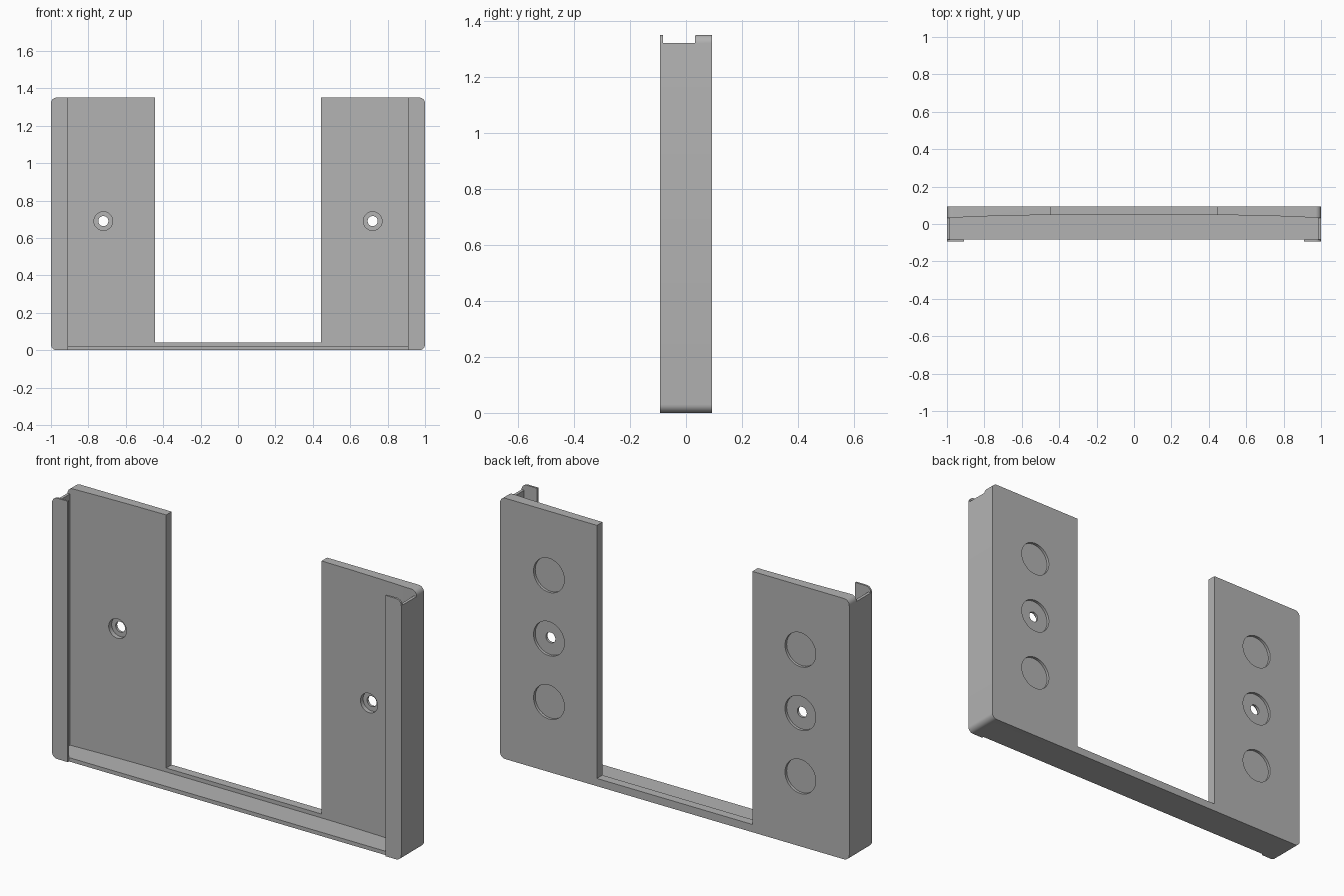
import bpy, bmesh
from mathutils import Matrix, Vector

if "Cube" in bpy.data.objects:
    bpy.data.objects.remove(bpy.data.objects["Cube"])

W, D, H = 1.0, 0.093, 1.35        # half width, half depth, height
WALL, LIP_X, LIP_Y = 0.985, 0.91, -0.083
FLOOR, CORNER = 0.02, 0.03

grey = bpy.data.materials.new("matte grey")
grey.use_nodes = True
colour = (0.45, 0.45, 0.45, 1)
grey.diffuse_color = colour
grey.node_tree.nodes["Principled BSDF"].inputs["Base Color"].default_value = colour


def finish(bm, name):
    bmesh.ops.recalc_face_normals(bm, faces=bm.faces)
    mesh = bpy.data.meshes.new(name)
    bm.to_mesh(mesh)
    bm.free()
    mesh.materials.append(grey)
    obj = bpy.data.objects.new(name, mesh)
    bpy.context.collection.objects.link(obj)
    return obj


def box(name, lo, hi, corner=0):
    bm = bmesh.new()
    lo, hi = Vector(lo), Vector(hi)
    bmesh.ops.create_cube(bm, size=1, matrix=Matrix.Translation((lo + hi) / 2)
                          @ Matrix.Diagonal((hi - lo).to_4d()))
    if corner:
        edges = [e for e in bm.edges if abs(e.verts[0].co.y - e.verts[1].co.y) > 0.01]
        bmesh.ops.bevel(bm, geom=edges, offset=corner, segments=8,
                        profile=0.5, affect='EDGES')
    return finish(bm, name)


def prism(name, outline, z0, z1):
    bm = bmesh.new()
    face = bm.faces.new([bm.verts.new((x, y, z0)) for x, y in outline])
    top = bmesh.ops.extrude_face_region(bm, geom=[face])["geom"]
    bmesh.ops.translate(bm, vec=(0, 0, z1 - z0),
                        verts=[v for v in top if isinstance(v, bmesh.types.BMVert)])
    return finish(bm, name)


def bore(name, x, z, radius, y0, y1):
    bm = bmesh.new()
    bmesh.ops.create_cone(bm, cap_ends=True, segments=48, radius1=radius,
                          radius2=radius, depth=y1 - y0,
                          matrix=Matrix.Translation((x, (y0 + y1) / 2, z))
                          @ Matrix.Rotation(1.5707963, 4, 'X'))
    return finish(bm, name)


# Rounded slab that everything is cut from
bracket = box("wall_bracket", (-W, -D, 0), (W, D, H), CORNER)

# Cavity: open at the top and front, shallow curved back
half = [(LIP_X, -0.2), (LIP_X, LIP_Y), (WALL, LIP_Y), (WALL, 0.033),
        (0.8, 0.041), (0.62, 0.046), (0.46, 0.048)]
outline = half + [(-x, y) for x, y in reversed(half)]
cutters = [prism("cavity_cutter", outline, FLOOR, 2),
           box("floor_front_cutter", (-LIP_X, -0.2, -0.1), (LIP_X, LIP_Y, 0.1)),
           box("gap_cutter", (-0.445, -0.2, 0.04), (0.445, 0.2, 2))]

# Side wall tops, screw holes and round recesses in the back
for s in (-1, 1):
    xs = sorted((s * 0.95, s * 1.1))
    cutters.append(box("wall_top_cutter", (xs[0], LIP_Y, H - CORNER), (xs[1], 0.033, 2)))
    x, z = s * 0.72, 0.69
    for dz in (-0.328, 0, 0.328):
        cutters.append(bore("recess_cutter", x, z + dz, 0.088, D - 0.014, 0.2))
    cutters.append(bore("counterbore_cutter", x, z, 0.05, -0.05, 0.066))
    cutters.append(bore("screw_hole_cutter", x, z, 0.027, -0.06, 0.25))

bpy.ops.object.select_all(action='DESELECT')
bpy.context.view_layer.objects.active = bracket
bracket.select_set(True)
for cutter in cutters:
    cutter.hide_render = True
    mod = bracket.modifiers.new("cut", 'BOOLEAN')
    mod.operation, mod.solver, mod.object = 'DIFFERENCE', 'EXACT', cutter
    bpy.ops.object.modifier_apply(modifier=mod.name)
    bpy.data.objects.remove(cutter)

bpy.ops.object.shade_smooth_by_angle()
